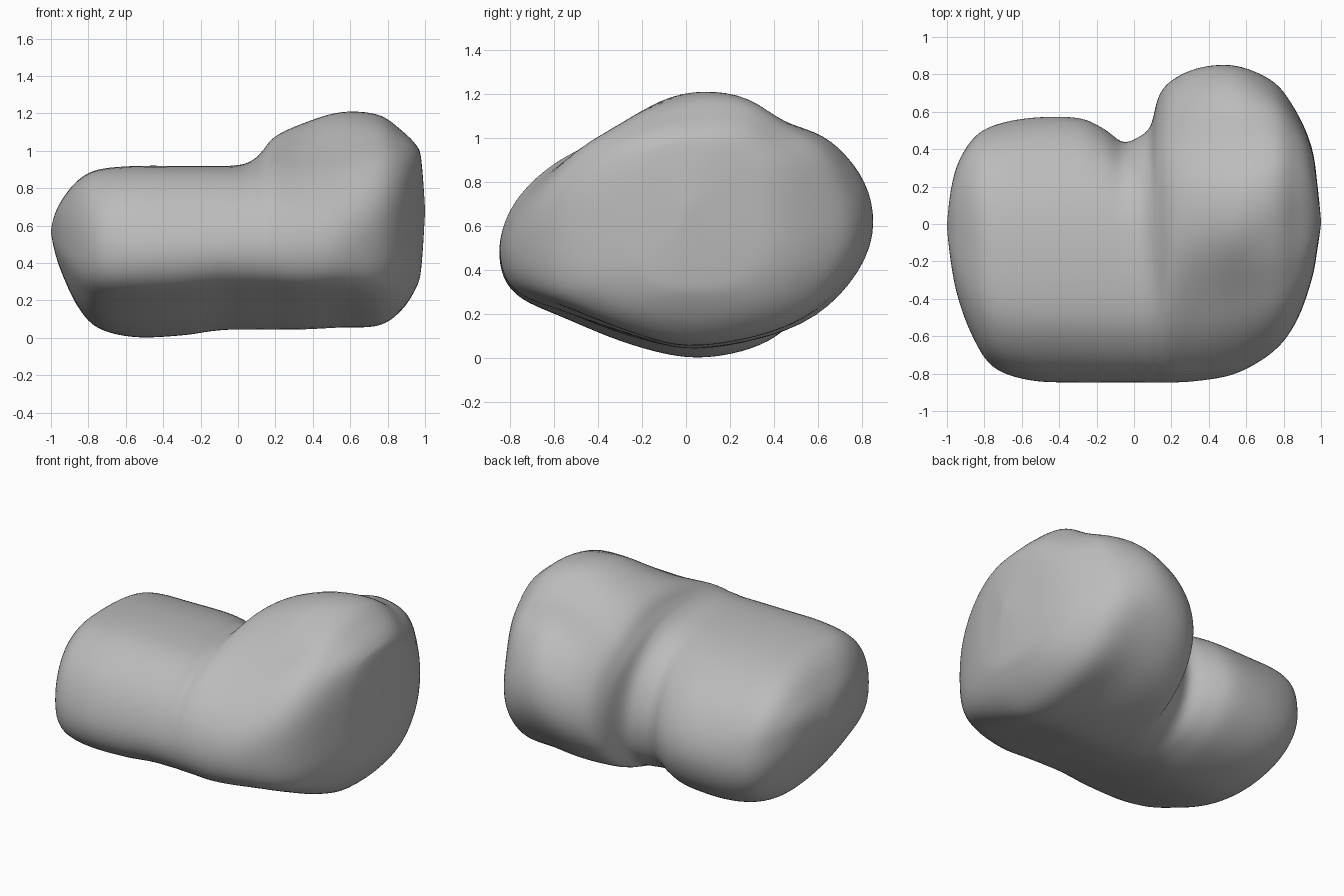
import bpy
import bmesh
from math import cos, sin, pi, copysign

STEPS_ALONG = 8     # rings between neighbouring stations
STEPS_AROUND = 6    # points between neighbouring profile points

# Cross-sections (y, z) of the low lobe and the tall lobe, point for point
LOW_LOBE = [(-.85, .46), (-.79, .67), (-.66, .82), (-.47, .91), (-.15, .92),
            (.15, .87), (.38, .75), (.52, .58), (.57, .39), (.51, .2),
            (.34, .06), (.05, 0), (-.25, .06), (-.55, .18), (-.78, .29)]
TALL_LOBE = [(-.85, .47), (-.8, .67), (-.62, .87), (-.38, 1.02), (-.08, 1.19),
             (.2, 1.2), (.42, 1.08), (.66, .99), (.83, .76), (.82, .47),
             (.55, .17), (.05, .04), (-.25, .11), (-.55, .21), (-.78, .3)]

# Stations: x, blend from low to tall lobe, boxiness, limits in y, limits in z
STATIONS = [
    (-1, 0, .6, -.02, 0, .56, .58),
    (-.98, 0, .6, -.2, .18, .46, .66),
    (-.94, 0, .5, -.4, .33, .34, .74),
    (-.86, 0, .35, -.61, .46, .17, .84),
    (-.75, 0, .15, -.77, .53, .05, .9),
    (-.55, 0, 0, -.84, .57, 0, .92),
    (-.3, 0, 0, -.85, .57, .01, .92),
    (-.16, 0, 0, -.85, .51, .03, .92),
    (-.06, 0, 0, -.85, .44, .04, .92),
    (.03, .05, 0, -.85, .47, .04, .93),
    (.09, .15, 0, -.85, .53, .04, .96),
    (.13, .3, 0, -.85, .68, .04, 1),
    (.2, .55, 0, -.85, .77, .04, 1.08),
    (.35, .85, 0, -.84, .84, .04, 1.15),
    (.55, 1, 0, -.8, .85, .05, 1.21),
    (.75, 1, .25, -.68, .77, .06, 1.2),
    (.87, 1, .5, -.52, .61, .14, 1.12),
    (.95, 1, .7, -.3, .42, .26, 1.04),
    (.98, 1, .7, -.14, .22, .37, .96),
    (1, 1, .7, 0, .02, .67, .69),
]


def lerp(a, b, t):
    return a + (b - a) * t


def smooth_path(points, steps, closed):
    """Sample a Catmull-Rom spline through points of any dimension."""
    count = len(points)

    def pick(i):
        return points[i % count] if closed else points[max(0, min(count - 1, i))]

    result = []
    for i in range(count if closed else count - 1):
        quad = [pick(i + k) for k in (-1, 0, 1, 2)]
        for s in range(steps):
            t = s / steps
            result.append([
                b + t / 2 * (c - a + t * (2 * a - 5 * b + 4 * c - d + t * (3 * (b - c) + d - a)))
                for a, b, c, d in zip(*quad)])
    if not closed:
        result.append(list(points[-1]))
    return result


def rounded_box(count):
    """Superellipse that starts at the front and runs over the top."""
    def soft(v):
        return copysign(abs(v) ** .6, v)

    angles = [2 * pi * i / count for i in range(count)]
    return [(-soft(cos(a)), soft(sin(a))) for a in angles]


def fit(points, y0, y1, z0, z1):
    """Stretch a section to its limits, front and back apart in y."""
    ys, zs = zip(*points)
    front, back, bottom, top = min(ys), max(ys), min(zs), max(zs)
    return [(y * (y1 / back if y > 0 else y0 / front),
             lerp(z0, z1, (z - bottom) / (top - bottom))) for y, z in points]


def mix(first, second, t):
    return [(lerp(a[0], b[0], t), lerp(a[1], b[1], t)) for a, b in zip(first, second)]


def make_material(name, colour):
    mat = bpy.data.materials.new(name)
    mat.use_nodes = True
    mat.diffuse_color = colour
    shader = next(n for n in mat.node_tree.nodes if n.type == 'BSDF_PRINCIPLED')
    shader.inputs["Base Color"].default_value = colour
    return mat


def make_rock():
    low = smooth_path(LOW_LOBE, STEPS_AROUND, True)
    tall = smooth_path(TALL_LOBE, STEPS_AROUND, True)
    count = len(low)
    box = rounded_box(count)
    bm = bmesh.new()

    # Rings of the body, from the low end to the tall end
    rings = []
    for x, blend, boxiness, *limits in smooth_path(STATIONS, STEPS_ALONG, False):
        lobe = fit(mix(low, tall, blend), *limits)
        section = mix(lobe, fit(box, *limits), boxiness)
        rings.append([bm.verts.new((x, y, z)) for y, z in section])

    # Skin between rings, then close both ends
    for ring, following in zip(rings, rings[1:]):
        for i in range(count):
            j = (i + 1) % count
            bm.faces.new((ring[i], ring[j], following[j], following[i]))
    bm.faces.new(rings[0])
    bm.faces.new(rings[-1])

    # Soften the seams between stations
    for _ in range(6):
        bmesh.ops.smooth_vert(bm, verts=bm.verts[:], factor=0.5,
                              use_axis_x=True, use_axis_y=True, use_axis_z=True)
    bmesh.ops.recalc_face_normals(bm, faces=bm.faces[:])
    for face in bm.faces:
        face.smooth = True

    mesh = bpy.data.meshes.new("rock_body")
    bm.to_mesh(mesh)
    bm.free()
    rock = bpy.data.objects.new("rock_body", mesh)
    bpy.context.collection.objects.link(rock)
    return rock


default_cube = bpy.data.objects.get("Cube")
if default_cube:
    bpy.data.objects.remove(default_cube, do_unlink=True)

body = make_rock()
body.data.materials.append(make_material("stone_grey", (.5, .5, .5, 1)))
